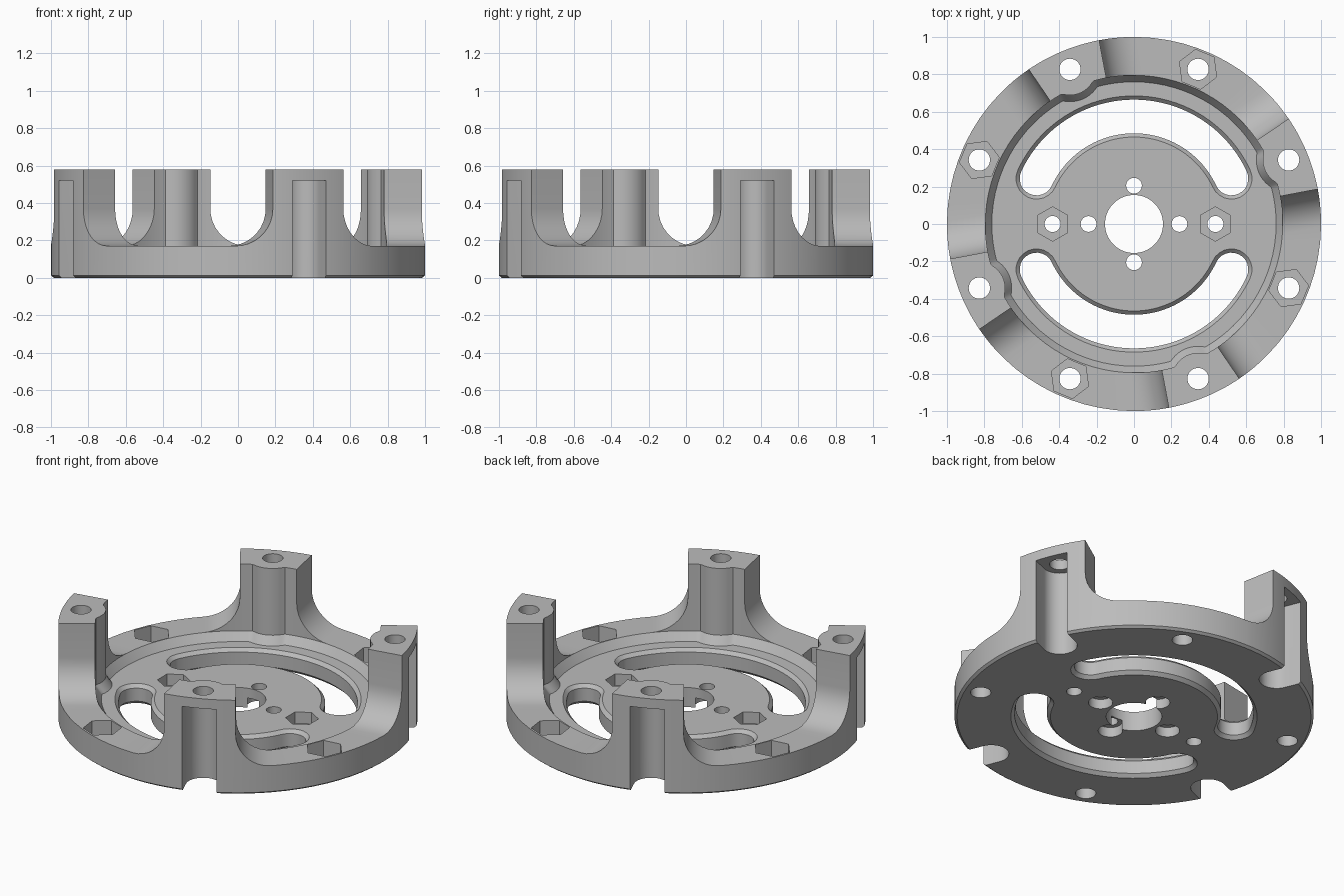
import bpy, bmesh, math
from math import sin, cos, asin, sqrt, radians, pi

if "Cube" in bpy.data.objects:
    bpy.data.objects.remove(bpy.data.objects["Cube"])

TOP, RIM, FLOOR = 0.58, 0.17, 0.12      # post top, rim top, recessed floor
FILLET, HALF = 0.20, radians(11.75)     # post root fillet, post half angle
BOLT_R, START = 0.895, radians(22.5)    # bolt circle and first post angle

grey = bpy.data.materials.new("light grey")
grey.diffuse_color = (0.5, 0.5, 0.5, 1)
grey.use_nodes = True
grey.node_tree.nodes["Principled BSDF"].inputs["Base Color"].default_value = grey.diffuse_color


def new_object(name, bm):
    bmesh.ops.remove_doubles(bm, verts=bm.verts, dist=1e-5)
    bmesh.ops.recalc_face_normals(bm, faces=bm.faces)
    mesh = bpy.data.meshes.new(name)
    bm.to_mesh(mesh)
    bm.free()
    ob = bpy.data.objects.new(name, mesh)
    bpy.context.collection.objects.link(ob)
    return ob


def inner_radius(phi, base, boss):
    """Inner wall radius, bulging inward round the bolt boss."""
    k = boss * boss - (BOLT_R * sin(phi)) ** 2
    return min(base, BOLT_R * cos(phi) - sqrt(k)) if k > 0 and abs(phi) < HALF else base


# Columns of one quarter: (kind, value, height)
columns = [("post", HALF * (i / 14 - 1), TOP) for i in range(29)]
fillet = []
for i in range(10):
    t = i / 9 * pi / 2
    fillet.append((FILLET * (1 - cos(t)), RIM + FILLET * (1 - sin(t))))
columns += [("rise", d, h) for d, h in fillet]
columns += [("flat", i / 9, RIM) for i in range(1, 9)]
columns += [("fall", d, h) for d, h in reversed(fillet)]


def angle_at(kind, v, r):
    if kind == "post":
        return v
    if kind == "rise":
        return HALF + asin(v / r)
    if kind == "fall":
        return pi / 2 - HALF - asin(v / r)
    a = HALF + asin(FILLET / r)
    return a + (pi / 2 - 2 * a) * v


# Body: cross-section swept round the axis, posts rising from the rim
bm = bmesh.new()
rings = []
for q in range(4):
    for kind, v, h in columns:
        phi = v if kind == "post" else 1.0
        wall = inner_radius(phi, 0.795, 0.138)
        foot = inner_radius(phi, 0.76, 0.173)
        mid = min(h, RIM + FILLET)
        section = [(0.155, 0), (0.985, 0), (1, 0.012), (1, mid), (1, h),
                   (wall, h), (wall, mid), (wall, RIM), (foot, FLOOR), (0.155, FLOOR)]
        ring = []
        for r, z in section:
            a = START + q * pi / 2 + angle_at(kind, v, max(r, 0.76))
            ring.append(bm.verts.new((r * cos(a), r * sin(a), z)))
        rings.append(ring)
for i, ring in enumerate(rings):
    nxt = rings[(i + 1) % len(rings)]
    for j in range(len(ring)):
        k = (j + 1) % len(ring)
        bm.faces.new((ring[j], nxt[j], nxt[k], ring[k]))
bmesh.ops.dissolve_degenerate(bm, dist=1e-5, edges=bm.edges)
body = new_object("mounting_ring", bm)
body.data.materials.append(grey)

cutters = []


def loft(name, loops):
    """Closed solid through matching loops of 3D points."""
    bm = bmesh.new()
    rows = [[bm.verts.new(p) for p in loop] for loop in loops]
    n = len(rows[0])
    for a, b in zip(rows, rows[1:]):
        for i in range(n):
            bm.faces.new((a[i], a[(i + 1) % n], b[(i + 1) % n], b[i]))
    bm.faces.new(rows[0][::-1])
    bm.faces.new(rows[-1])
    cutters.append(new_object(name, bm))


def drill(name, dist, ang, r, z0, z1, n=32, turn=0.0):
    x, y = dist * cos(ang), dist * sin(ang)
    loft(name, [[(x + r * cos(ang + turn + 2 * pi * i / n),
                  y + r * sin(ang + turn + 2 * pi * i / n), z) for i in range(n)]
                for z in (z0, z1)])


# Curved windows with chamfered edges
def window_loop(flip, off, z):
    a0, a1 = radians(25), radians(155)
    R, cr = 0.575, 0.09 + off
    pts = [((R + cr) * cos(a0 + (a1 - a0) * i / 40), (R + cr) * sin(a0 + (a1 - a0) * i / 40))
           for i in range(41)]
    pts += [(R * cos(a1) + cr * cos(a1 + pi * i / 12), R * sin(a1) + cr * sin(a1 + pi * i / 12))
            for i in range(1, 12)]
    pts += [((R - cr) * cos(a1 + (a0 - a1) * i / 40), (R - cr) * sin(a1 + (a0 - a1) * i / 40))
            for i in range(41)]
    pts += [(R * cos(a0) + cr * cos(a0 + pi + pi * i / 12), R * sin(a0) + cr * sin(a0 + pi + pi * i / 12))
            for i in range(1, 12)]
    return [(flip * x, flip * y, z) for x, y in pts]


for flip in (1, -1):
    loft("window_cutter", [window_loop(flip, off, z) for z, off in
                           ((-0.05, 0.02), (0, 0.02), (0.02, 0), (0.1, 0), (FLOOR, 0.02), (0.3, 0.02))])

for q in range(4):
    a = START + q * pi / 2
    # Bolt hole and open slot in each post
    drill("post_hole_cutter", BOLT_R, a, 0.057, 0.4, 0.7)
    w = 0.0975
    outline = [(BOLT_R + w * cos(pi / 2 + pi * i / 20), w * sin(pi / 2 + pi * i / 20)) for i in range(21)]
    outline += [(1.1, -w), (1.1, w)]
    loft("post_slot_cutter", [[(x * cos(a) - y * sin(a), x * sin(a) + y * cos(a), z)
                               for x, y in outline] for z in (-0.05, 0.52)])
    # Rim bolt holes with hexagonal pockets
    b = a + pi / 4
    drill("rim_hole_cutter", BOLT_R, b, 0.057, -0.05, 0.3)
    drill("rim_hex_cutter", BOLT_R, b, 0.107, 0.07, 0.3, 6, pi / 6)
    # Hub holes, counterbored underneath
    c = q * pi / 2
    dist = 0.205 if q % 2 else 0.243
    drill("hub_hole_cutter", dist, c, 0.042, -0.05, 0.3)
    drill("hub_counterbore_cutter", dist, c, 0.068, -0.05, 0.06)

# Hub side holes with hexagonal pockets
for c in (0, pi):
    drill("side_hole_cutter", 0.435, c, 0.043, -0.05, 0.3)
    drill("side_hex_cutter", 0.435, c, 0.092, 0.05, 0.3, 6, pi / 6)

# Apply all cuts, then drop the cutters
bpy.context.view_layer.objects.active = body
body.select_set(True)
for cutter in cutters:
    mod = body.modifiers.new("cut", 'BOOLEAN')
    mod.operation, mod.solver, mod.object = 'DIFFERENCE', 'EXACT', cutter
    bpy.ops.object.modifier_apply(modifier=mod.name)
    bpy.data.objects.remove(cutter)
bpy.ops.object.shade_smooth_by_angle(angle=radians(28))
